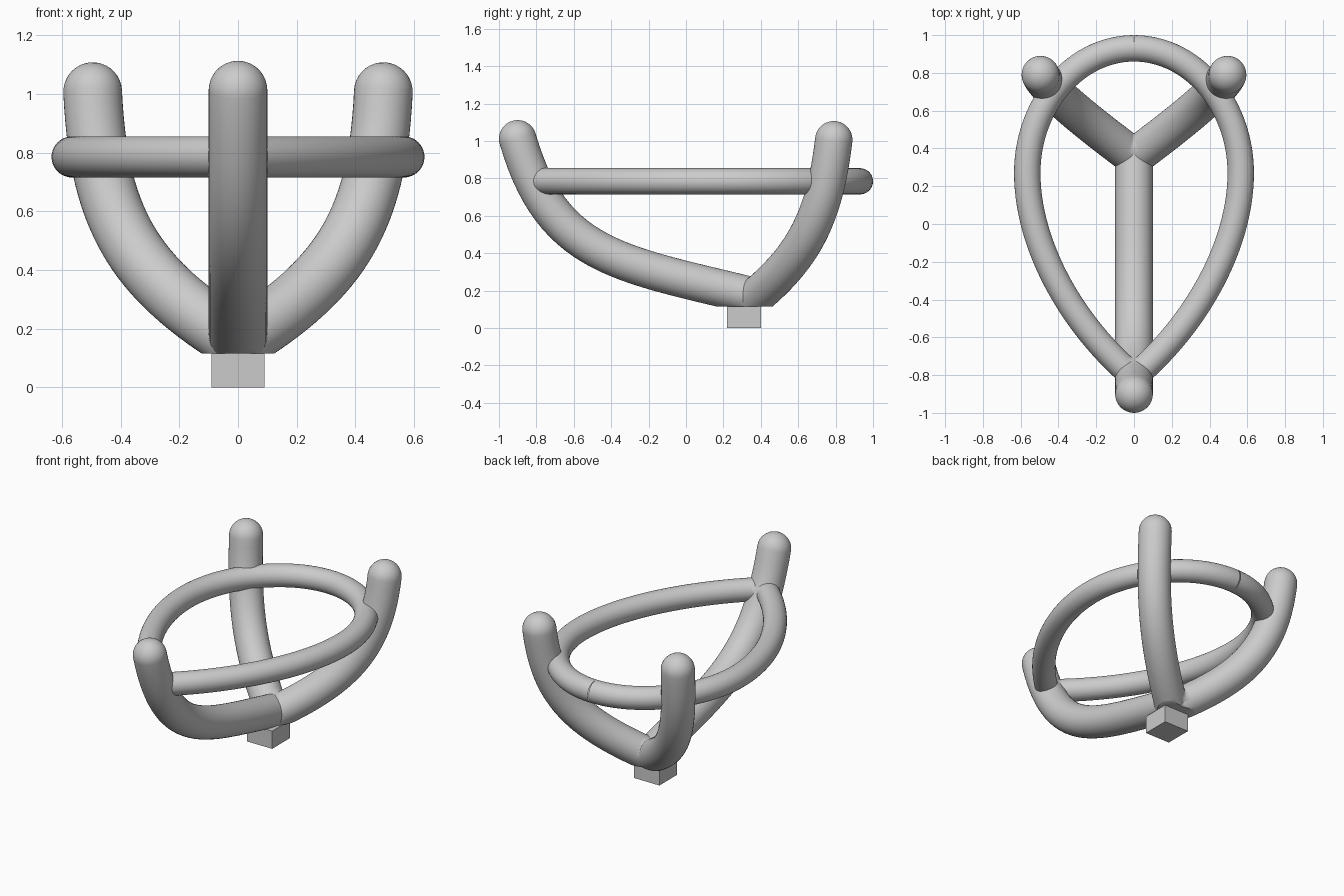
import bpy, bmesh, math
from mathutils import Vector
from mathutils.geometry import interpolate_bezier

if "Cube" in bpy.data.objects:
    bpy.data.objects.remove(bpy.data.objects["Cube"])

FLOOR = 0.115   # height of the base block, prongs are cut flat here


def bezier(points, n=28):
    return interpolate_bezier(*[Vector(p) for p in points], n)


def tube(name, path, radius, round_tip=False, start_ext=0.0, cut_floor=False, mirror=False):
    """Sweep a circle along a path, optionally with a domed tip and mirrored copy."""
    path = list(path)
    radii = [radius] * len(path)
    if start_ext:
        path.insert(0, path[0] + (path[0] - path[1]).normalized() * start_ext)
        radii.insert(0, radius)
    if round_tip:
        end, d = path[-1], (path[-1] - path[-2]).normalized()
        for i in range(1, 10):
            a = math.radians(i * 9.8)
            path.append(end + d * radius * math.sin(a))
            radii.append(radius * math.cos(a))
    bm = bmesh.new()
    rings, side = [], None
    last = len(path) - 1
    for i, p in enumerate(path):
        t = (path[min(i + 1, last)] - path[max(i - 1, 0)]).normalized()
        if side is None:
            side = t.orthogonal()
        side = (side - t * side.dot(t)).normalized()
        up = t.cross(side)
        rings.append([bm.verts.new(p + (side * math.cos(a) + up * math.sin(a)) * radii[i])
                      for a in (math.tau * k / 40 for k in range(40))])
    for a, b in zip(rings, rings[1:]):
        for k in range(40):
            m = (k + 1) % 40
            bm.faces.new((a[k], a[m], b[m], b[k]))
    if cut_floor or not mirror:
        bm.faces.new(rings[0][::-1])
    if round_tip:
        bm.faces.new(rings[-1])

    def cut(co, no):
        geom = bm.verts[:] + bm.edges[:] + bm.faces[:]
        res = bmesh.ops.bisect_plane(bm, geom=geom, dist=1e-5, plane_co=co,
                                     plane_no=no, clear_inner=True)
        return [e for e in res["geom_cut"] if isinstance(e, bmesh.types.BMEdge)]

    if cut_floor:
        bmesh.ops.holes_fill(bm, edges=cut((0, 0, FLOOR), (0, 0, 1)))
    if mirror:
        cut((0, 0, 0), (1, 0, 0))
    bmesh.ops.recalc_face_normals(bm, faces=bm.faces[:])
    me = bpy.data.meshes.new(name)
    bm.to_mesh(me)
    bm.free()
    ob = bpy.data.objects.new(name, me)
    bpy.context.collection.objects.link(ob)
    if mirror:
        ob.modifiers.new("Mirror", 'MIRROR')
    bpy.ops.object.select_all(action='DESELECT')
    ob.select_set(True)
    bpy.context.view_layer.objects.active = ob
    bpy.ops.object.shade_smooth_by_angle(angle=math.radians(35))
    return ob


# front prong
tube("front_prong", bezier([(0, 0.31, 0.183), (0, -0.37, 0.348),
                            (0, -0.72, 0.39), (0, -0.9, 1.012)]),
     0.1, round_tip=True, start_ext=0.05, cut_floor=True)

# pair of back prongs, mitred together at the centre
tube("back_prongs", bezier([(0, 0.355, 0.155), (0.36, 0.622, 0.375),
                            (0.475, 0.74, 0.58), (0.495, 0.79, 1.007)]),
     0.1, round_tip=True, start_ext=0.13, cut_floor=True, mirror=True)

# pear-shaped ring, pointed at the front
Z = 0.785
lower = bezier([(0, -0.81, Z), (0.32, -0.54, Z), (0.565, -0.12, Z), (0.565, 0.27, Z)])
upper = bezier([(0.565, 0.27, Z), (0.565, 0.633, Z), (0.31, 0.93, Z), (0, 0.93, Z)])
tube("pear_ring", lower + upper[1:], 0.07, start_ext=0.12, mirror=True)

# square base block
bpy.ops.mesh.primitive_cube_add(size=1, location=(0, 0.31, FLOOR / 2))
base = bpy.context.object
base.name = "base_block"
base.scale = (0.18, 0.18, FLOOR)
